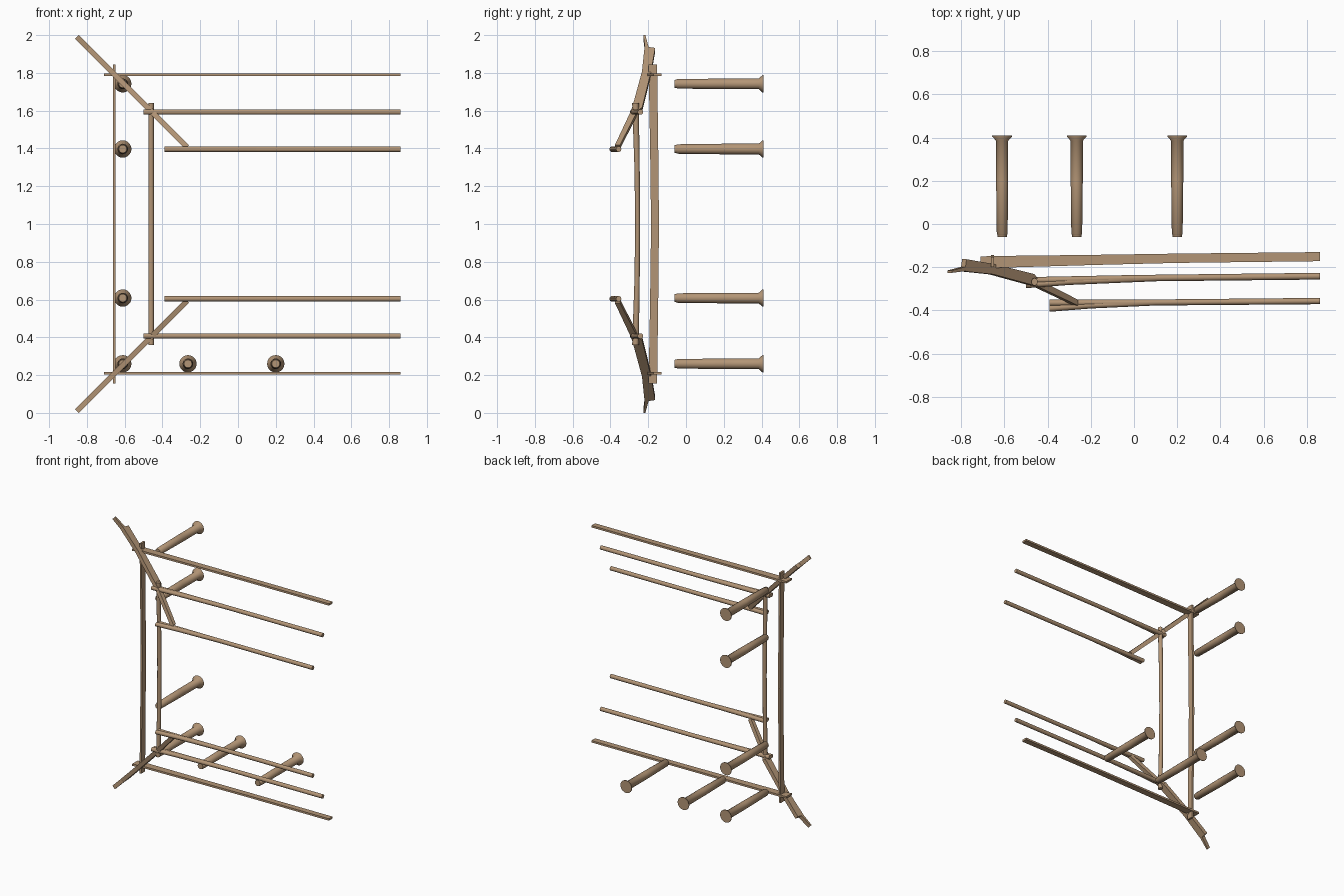
import bpy, bmesh, math
from mathutils import Vector

if "Cube" in bpy.data.objects:
    bpy.data.objects.remove(bpy.data.objects["Cube"], do_unlink=True)

wood = bpy.data.materials.new("tan_wood")
tan = (0.45, 0.30, 0.18, 1)
wood.diffuse_color = tan
wood.use_nodes = True
wood.node_tree.nodes["Principled BSDF"].inputs["Base Color"].default_value = tan

MID = 1.0  # height of the mirror plane


def finish(name, bm, smooth=False):
    bmesh.ops.recalc_face_normals(bm, faces=bm.faces)
    mesh = bpy.data.meshes.new(name)
    bm.to_mesh(mesh)
    bm.free()
    obj = bpy.data.objects.new(name, mesh)
    bpy.context.collection.objects.link(obj)
    mesh.materials.append(wood)
    if smooth:
        bpy.ops.object.select_all(action="DESELECT")
        obj.select_set(True)
        bpy.context.view_layer.objects.active = obj
        bpy.ops.object.shade_smooth_by_angle(angle=math.radians(50))
    return obj


def loft(name, stations, width, start, direction, sides=4):
    """Beam through stations (distance, y low, y high) along a line in the xz plane."""
    bm = bmesh.new()
    along = Vector((direction[0], 0, direction[1])).normalized()
    across = Vector((-along.z, 0, along.x))
    origin = Vector((start[0], 0, start[1]))
    stretch = math.sqrt(2) if sides == 4 else 1
    rings = []
    for s, low, high in stations:
        ring = []
        for i in range(sides):
            a = math.tau * (i + 0.5) / sides
            p = origin + along * s + across * (math.cos(a) * stretch * width / 2)
            p.y = (low + high) / 2 + math.sin(a) * stretch * (high - low) / 2
            ring.append(bm.verts.new(p))
        rings.append(ring)
    for a, b in zip(rings, rings[1:]):
        for i in range(sides):
            j = (i + 1) % sides
            bm.faces.new((a[i], a[j], b[j], b[i]))
    bm.faces.new(rings[0])
    bm.faces.new(rings[-1])
    return finish(name, bm, smooth=sides > 4)


def column(name, x, z):
    """Round post lying along y with a flared foot at the back."""
    profile = [(0.021, -0.06), (0.023, -0.048), (0.025, -0.046), (0.028, 0.2),
               (0.028, 0.385), (0.046, 0.405), (0.046, 0.41)]
    bm = bmesh.new()
    n = 20
    rings = [[bm.verts.new((x + r * math.cos(math.tau * i / n), y,
                            z + r * math.sin(math.tau * i / n))) for i in range(n)]
             for r, y in profile]
    for a, b in zip(rings, rings[1:]):
        for i in range(n):
            j = (i + 1) % n
            bm.faces.new((a[i], a[j], b[j], b[i]))
    bm.faces.new(rings[0])
    bm.faces.new(rings[-1])
    finish(name, bm, smooth=True)


# Beams running in x, and hip rafters, mirrored above and below the middle
eave = [(-0.71, -0.216, -0.15), (-0.64, -0.203, -0.148), (-0.2, -0.19, -0.143),
        (0.2, -0.18, -0.137), (0.86, -0.172, -0.13)]
purlin = [(-0.5, -0.276, -0.246), (0, -0.266, -0.236), (0.86, -0.257, -0.226)]
purlin_brace = [(-0.5, -0.297, -0.267), (-0.3, -0.282, -0.252), (0.1, -0.265, -0.235)]
ridge = [(-0.39, -0.38, -0.35), (0, -0.378, -0.35), (0.86, -0.371, -0.342)]
ridge_brace = [(-0.39, -0.406, -0.376), (-0.2, -0.391, -0.361), (0.1, -0.377, -0.35)]
hip = [(-0.853, -0.226, -0.215), (-0.79, -0.218, -0.198), (-0.785, -0.22, -0.163),
       (-0.66, -0.233, -0.185), (-0.47, -0.285, -0.232), (-0.455, -0.29, -0.255),
       (-0.27, -0.377, -0.35)]
# Stations of the hip are given by x and lie along a 45 degree line
hip = [((x + 0.853) * math.sqrt(2), low, high) for x, low, high in hip]

for side, sign in (("upper", 1), ("lower", -1)):
    loft(side + "_eave_beam", eave, 0.014, (0, MID + sign * 0.79), (1, 0))
    for part, data, offset in (("purlin", purlin, 0.593), ("purlin_brace", purlin_brace, 0.593),
                               ("ridge_beam", ridge, 0.396), ("ridge_brace", ridge_brace, 0.396)):
        loft(side + "_" + part, data, 0.03, (0, MID + sign * offset), (1, 0), 10)
    loft(side + "_hip_rafter", hip, 0.029, (-0.853, MID + sign * 0.99), (1, -sign))

# Upright beams of the gable end, bowed at both ends
half_eave = [(0, -0.185, -0.143), (0.4, -0.19, -0.147), (0.845, -0.198, -0.153)]
half_purlin = [(0, -0.269, -0.243), (0.3, -0.273, -0.245), (0.64, -0.285, -0.25)]


def both_ways(half):
    return [(-s, a, b) for s, a, b in reversed(half[1:])] + half


loft("end_eave_beam", both_ways(half_eave), 0.014, (-0.655, MID), (0, 1))
loft("end_purlin", both_ways(half_purlin), 0.03, (-0.46, MID), (0, 1), 10)

# Columns down the end and along one side
for i, (x, dz) in enumerate([(-0.61, 0.742), (-0.61, 0.397), (-0.61, -0.392),
                             (-0.61, -0.74), (-0.265, -0.74), (0.2, -0.74)]):
    column("column_%d" % (i + 1), x, MID + dz)
